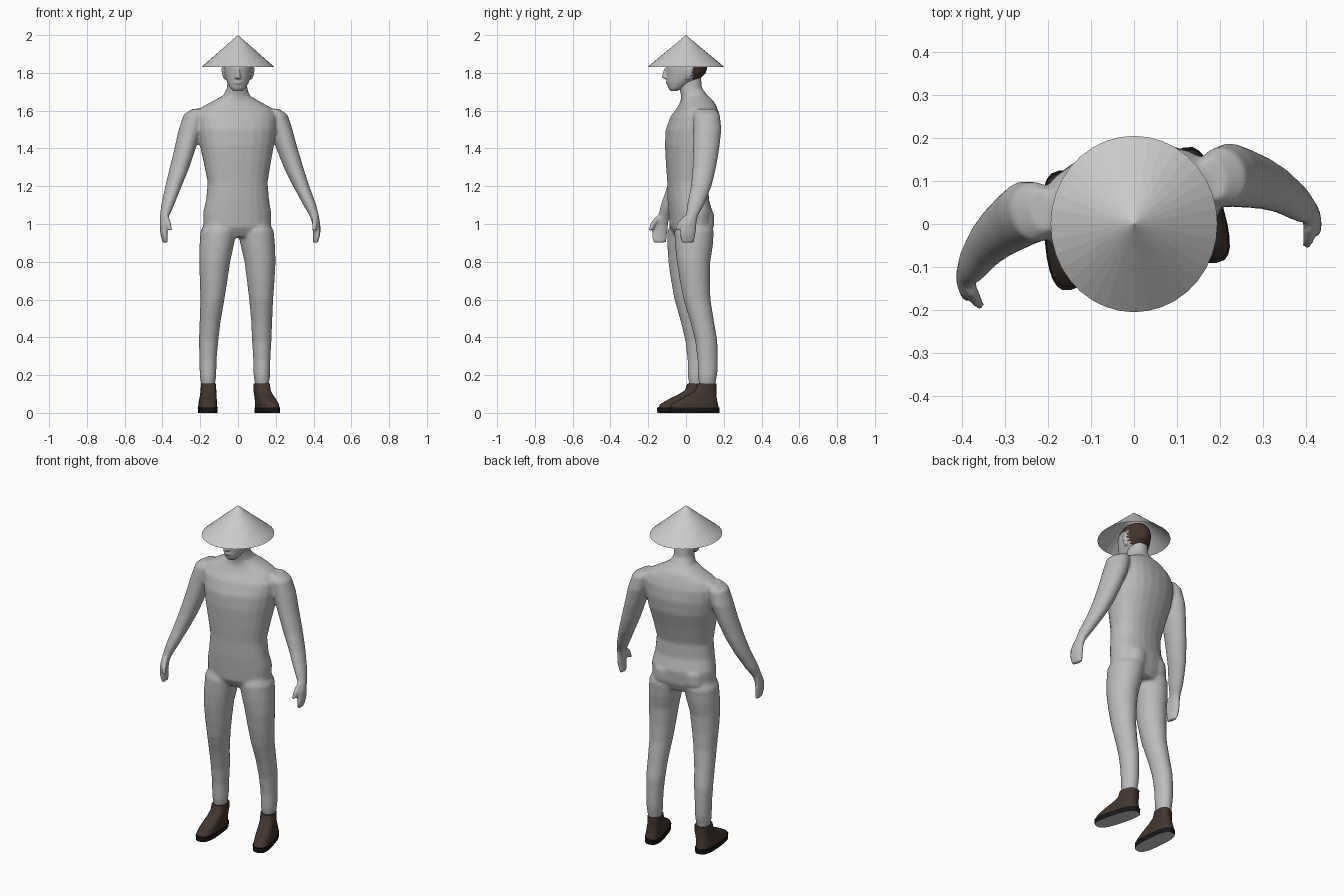
import bpy
import bmesh
from math import cos, sin, pi, radians, copysign

TURN = radians(10.5)  # the whole figure stands slightly turned under the hat


def material(name, r, g, b):
    m = bpy.data.materials.new(name)
    m.use_nodes = True
    m.diffuse_color = (r, g, b, 1)
    m.node_tree.nodes["Principled BSDF"].inputs["Base Color"].default_value = (r, g, b, 1)
    return m


def loft(bm, rings, side=1, square=1.0, count=24):
    """Skin a stack of horizontal rings given as (x, y, z, half width, half depth)."""
    def bend(v):
        return copysign(abs(v) ** square, v)

    loops = []
    for x, y, z, rx, ry in rings:
        angles = [2 * pi * i / count for i in range(count)]
        loops.append([bm.verts.new((side * (x + rx * bend(cos(a))), y + ry * bend(sin(a)), z))
                      for a in angles])
    for low, high in zip(loops, loops[1:]):
        for i in range(count):
            j = (i + 1) % count
            bm.faces.new((low[i], low[j], high[j], high[i]))
    bm.faces.new(loops[0])
    bm.faces.new(loops[-1])


def finish(name, bm, mats, turn=0.0):
    bmesh.ops.recalc_face_normals(bm, faces=bm.faces)
    mesh = bpy.data.meshes.new(name)
    bm.to_mesh(mesh)
    bm.free()
    for m in mats:
        mesh.materials.append(m)
    obj = bpy.data.objects.new(name, mesh)
    obj.rotation_euler.z = turn
    bpy.context.collection.objects.link(obj)
    return obj


def blend(obj, voxel, rounds):
    """Fuse overlapping pieces into one smooth skin."""
    mats = list(obj.data.materials)
    remesh = obj.modifiers.new("fuse", "REMESH")
    remesh.mode = "VOXEL"
    remesh.voxel_size = voxel
    soften = obj.modifiers.new("soften", "SMOOTH")
    soften.factor = 0.5
    soften.iterations = rounds
    graph = bpy.context.evaluated_depsgraph_get()
    mesh = bpy.data.meshes.new_from_object(obj.evaluated_get(graph))
    obj.modifiers.clear()
    obj.data = mesh
    mesh.materials.clear()
    for m in mats:
        mesh.materials.append(m)
    for p in mesh.polygons:
        p.use_smooth = True
        p.material_index = 0


def smooth_edges(obj, angle):
    bpy.ops.object.select_all(action="DESELECT")
    obj.select_set(True)
    bpy.context.view_layer.objects.active = obj
    bpy.ops.object.shade_smooth_by_angle(angle=radians(angle))


cube = bpy.data.objects.get("Cube")
if cube:
    bpy.data.objects.remove(cube, do_unlink=True)

grey = material("body grey", .5, .5, .5)
hat_grey = material("hat grey", .6, .6, .6)
brown = material("shoe brown", .055, .036, .027)
hair_brown = material("hair brown", .06, .035, .025)
black = material("sole black", .008, .007, .007)
pale = material("sole underside grey", .6, .6, .6)

# Body: torso, arms, hands and legs fused into one skin
TORSO = [(0, .03, .93, .11, .08), (0, .025, .98, .18, .105), (0, .025, 1.06, .182, .112),
         (0, .012, 1.13, .168, .105), (0, .01, 1.22, .16, .105), (0, .02, 1.32, .178, .122),
         (0, .033, 1.42, .198, .14), (0, .04, 1.5, .21, .142), (0, .05, 1.57, .215, .125),
         (0, .06, 1.615, .19, .1), (0, .06, 1.65, .125, .085), (0, .045, 1.68, .07, .07),
         (0, .025, 1.72, .053, .06), (0, .02, 1.79, .05, .058)]
ARM = [(.2, .07, 1.61, .03, .05), (.22, .07, 1.58, .058, .07), (.245, .07, 1.5, .06, .075),
       (.274, .058, 1.4, .056, .07), (.31, .04, 1.29, .051, .062), (.344, .018, 1.2, .043, .055),
       (.383, -.02, 1.1, .034, .045), (.404, -.044, 1.04, .024, .032),
       (.411, -.06, 1, .02, .041), (.412, -.066, .95, .018, .043), (.404, -.067, .9, .013, .036)]
THUMB = [(.4, -.075, 1.04, .014, .016), (.393, -.104, 1.005, .014, .015),
         (.387, -.12, .965, .012, .012)]
LEG = [(.09, .025, 1.03, .07, .08), (.1, .025, .96, .096, .105), (.112, .022, .88, .09, .1),
       (.122, .018, .8, .082, .089), (.127, .024, .7, .073, .08), (.131, .035, .6, .063, .072),
       (.139, .062, .48, .055, .063), (.143, .083, .38, .051, .059), (.145, .09, .28, .045, .054),
       (.145, .09, .22, .044, .053), (.145, .088, .19, .043, .05), (.145, .088, .14, .034, .042)]
SEAT = [(.08, .075, .93, .04, .03), (.085, .08, .99, .065, .055), (.08, .08, 1.05, .065, .056),
        (.075, .065, 1.12, .04, .03)]
bm = bmesh.new()
loft(bm, TORSO, square=.88)
for side in (1, -1):
    for limb in (ARM, THUMB, LEG, SEAT):
        loft(bm, limb, side)
body = finish("body", bm, [grey], TURN)
blend(body, .008, 7)

# Head with nose, lips, brows and ears; hair is the back of the scalp
HEAD = [(0, -.066, 1.703, .024, .016), (0, -.052, 1.72, .041, .042), (0, -.034, 1.745, .055, .066),
        (0, -.014, 1.77, .066, .089), (0, 0, 1.8, .074, .105), (0, .004, 1.83, .077, .11),
        (0, .004, 1.865, .072, .1), (0, .005, 1.895, .055, .075), (0, .005, 1.91, .03, .04)]
NOSE = [(0, -.1, 1.768, .013, .013), (0, -.109, 1.776, .018, .021), (0, -.105, 1.79, .012, .02),
        (0, -.1, 1.825, .009, .016)]
LIPS = [(0, -.088, 1.738, .018, .013), (0, -.092, 1.748, .024, .016), (0, -.092, 1.758, .017, .013)]
EAR = [(.066, .012, 1.765, .008, .01), (.074, .016, 1.79, .01, .018), (.078, .02, 1.82, .01, .022),
       (.075, .02, 1.84, .007, .014)]
bm = bmesh.new()
for part in (HEAD, NOSE, LIPS):
    loft(bm, part)
for side in (1, -1):
    loft(bm, EAR, side)
head = finish("head", bm, [grey, hair_brown])
blend(head, .005, 3)
for p in head.data.polygons:
    c = p.center
    jag = .006 * sin(c.z * 400)
    behind_ear = c.y > .036 + jag and c.z > 1.735
    crown = c.z > 1.85
    if behind_ear or crown:
        p.material_index = 1

# Hat: wide open cone with flat facets
bm = bmesh.new()
bmesh.ops.create_cone(bm, cap_ends=False, segments=36, radius1=.2, radius2=0, depth=.17)
bmesh.ops.remove_doubles(bm, verts=bm.verts, dist=.0001)
hat = finish("cone_hat", bm, [hat_grey])
hat.location.z = 1.915
hat.scale = (.97, 1.025, 1)

# Shoes: brown upper on a black sole with a pale underside
UPPER = [(.157, .015, .02, .048, .134), (.157, .018, .045, .047, .127), (.154, .036, .07, .045, .103),
         (.15, .06, .095, .042, .076), (.147, .08, .12, .041, .056), (.146, .086, .155, .04, .05)]
SOLE = [(.157, .015, .008, .049, .137), (.157, .015, .028, .05, .139)]
for side, label in ((1, "left"), (-1, "right")):
    bm = bmesh.new()
    loft(bm, UPPER, side, square=.7)
    for v in bm.verts:  # toes point a little outward
        v.co.x -= side * .09 * (v.co.y - .05)
    smooth_edges(finish(label + "_shoe", bm, [brown], TURN), 50)

    bm = bmesh.new()
    loft(bm, SOLE, side, square=.7)
    for v in bm.verts:
        v.co.x -= side * .09 * (v.co.y - .05)
        v.co.z -= .008 if v.co.z < .02 else 0
    sole = finish(label + "_sole", bm, [black, pale], TURN)
    for p in sole.data.polygons:
        if p.normal.z < -.5:
            p.material_index = 1
    smooth_edges(sole, 40)
